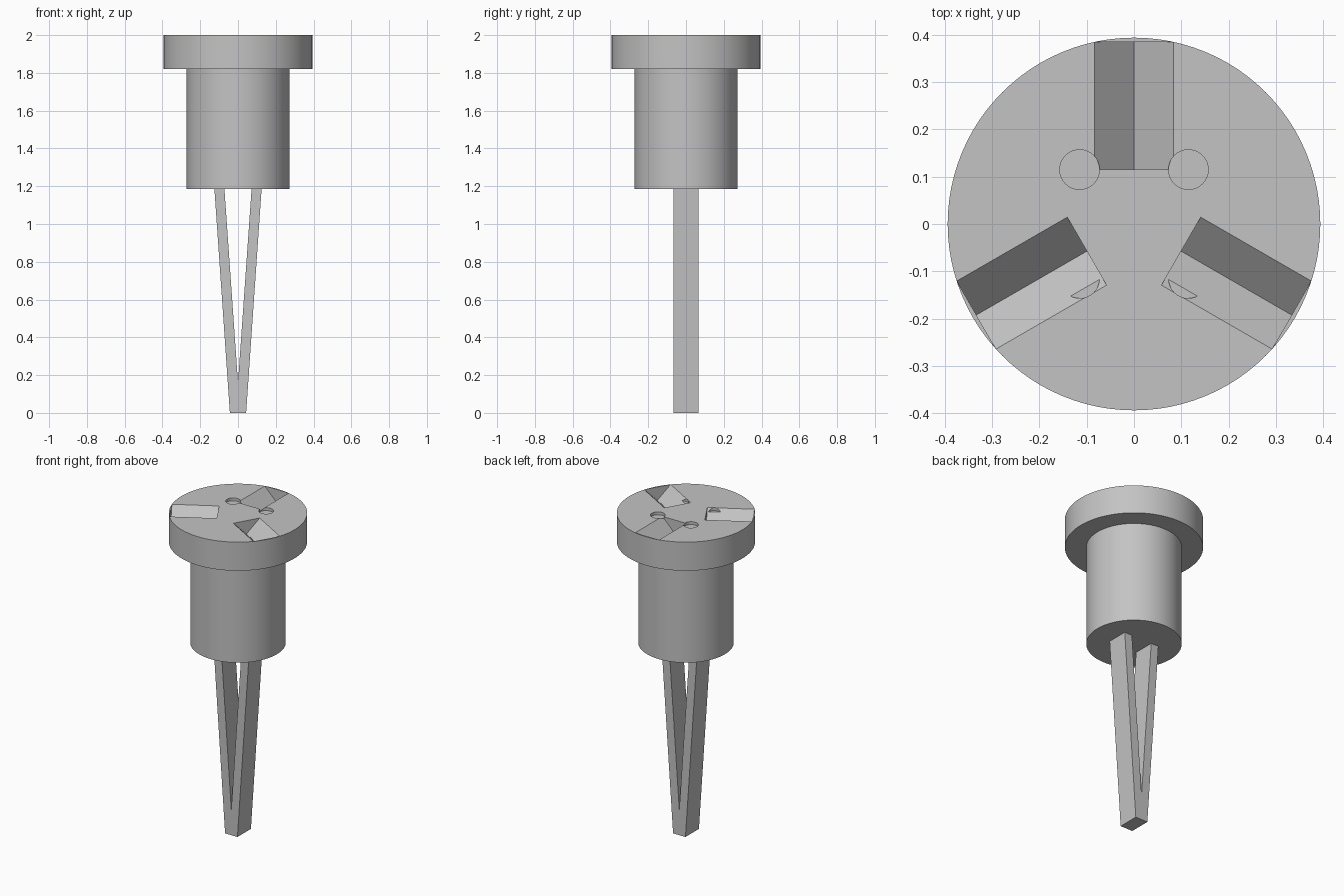
import bpy, bmesh, math
from mathutils import Matrix

if "Cube" in bpy.data.objects:
    bpy.data.objects.remove(bpy.data.objects["Cube"], do_unlink=True)

grey = bpy.data.materials.new("plain_grey")
grey.use_nodes = True
grey.diffuse_color = (0.55, 0.55, 0.55, 1)
grey.node_tree.nodes["Principled BSDF"].inputs["Base Color"].default_value = (0.55, 0.55, 0.55, 1)

TOP, SHOULDER, BODY_BASE = 2.0, 1.82, 1.185
HEAD_R, BODY_R = 0.394, 0.272


def finish(name, bm):
    bmesh.ops.recalc_face_normals(bm, faces=bm.faces)
    mesh = bpy.data.meshes.new(name)
    bm.to_mesh(mesh)
    bm.free()
    mesh.materials.append(grey)
    obj = bpy.data.objects.new(name, mesh)
    bpy.context.collection.objects.link(obj)
    return obj


def prism(name, outline, y0, y1):
    """Extrude an (x, z) outline along y."""
    bm = bmesh.new()
    face = bm.faces.new([bm.verts.new((x, y0, z)) for x, z in outline])
    side = bmesh.ops.extrude_face_region(bm, geom=[face])["geom"]
    bmesh.ops.translate(bm, vec=(0, y1 - y0, 0),
                        verts=[v for v in side if isinstance(v, bmesh.types.BMVert)])
    return finish(name, bm)


def cylinder(name, radius, x, y, z0, z1, sides):
    bm = bmesh.new()
    bmesh.ops.create_cone(bm, cap_ends=True, segments=sides, radius1=radius, radius2=radius,
                          depth=z1 - z0, matrix=Matrix.Translation((x, y, (z0 + z1) / 2)))
    return finish(name, bm)


def cut(target, cutter):
    cutter.hide_render = True
    mod = target.modifiers.new(cutter.name, "BOOLEAN")
    mod.operation, mod.solver, mod.object = "DIFFERENCE", "EXACT", cutter
    bpy.context.view_layer.objects.active = target
    bpy.ops.object.modifier_apply(modifier=mod.name)
    bpy.data.objects.remove(cutter, do_unlink=True)


# Stepped round plug: wide head over a narrower body, turned from a profile
profile = [(0, BODY_BASE), (BODY_R, BODY_BASE), (BODY_R, SHOULDER),
           (HEAD_R, SHOULDER), (HEAD_R, TOP), (0, TOP)]
bm = bmesh.new()
verts = [bm.verts.new((r, 0, z)) for r, z in profile]
edges = [bm.edges.new(pair) for pair in zip(verts, verts[1:])]
bmesh.ops.spin(bm, geom=verts + edges, axis=(0, 0, 1), cent=(0, 0, 0),
               angle=math.tau, steps=96, use_duplicate=False)
bmesh.ops.remove_doubles(bm, verts=bm.verts, dist=1e-4)
bmesh.ops.dissolve_limit(bm, angle_limit=0.01, verts=bm.verts, edges=bm.edges)
plug = finish("plug_body", bm)

# Three V grooves around the head; the outline overshoots the top face
half, lift = 0.083, 0.02
groove = [(-half, TOP), (0, TOP - half), (half, TOP), (half, TOP + lift), (-half, TOP + lift)]
for i in range(3):
    cutter = prism("groove_cutter", groove, 0.115, 0.385)
    cutter.data.transform(Matrix.Rotation(i * math.tau / 3, 4, "Z"))
    cut(plug, cutter)

# Four shallow round pockets
for sx in (-1, 1):
    for sy in (-1, 1):
        cut(plug, cylinder("pocket_cutter", 0.042, sx * 0.115, sy * 0.115,
                           TOP - 0.018, TOP + lift, 40))

# Forked stem: two tapering legs joined at the foot
right_side = [(0.043, 0), (0.125, BODY_BASE + 0.002), (0.072, BODY_BASE + 0.002)]
stem = prism("forked_stem", right_side + [(0, 0.16)] + [(-x, z) for x, z in reversed(right_side)],
             -0.067, 0.067)

# Smooth the round walls, keep hard edges
bpy.ops.object.select_all(action="DESELECT")
plug.select_set(True)
bpy.context.view_layer.objects.active = plug
bpy.ops.object.shade_smooth_by_angle(angle=math.radians(30))
